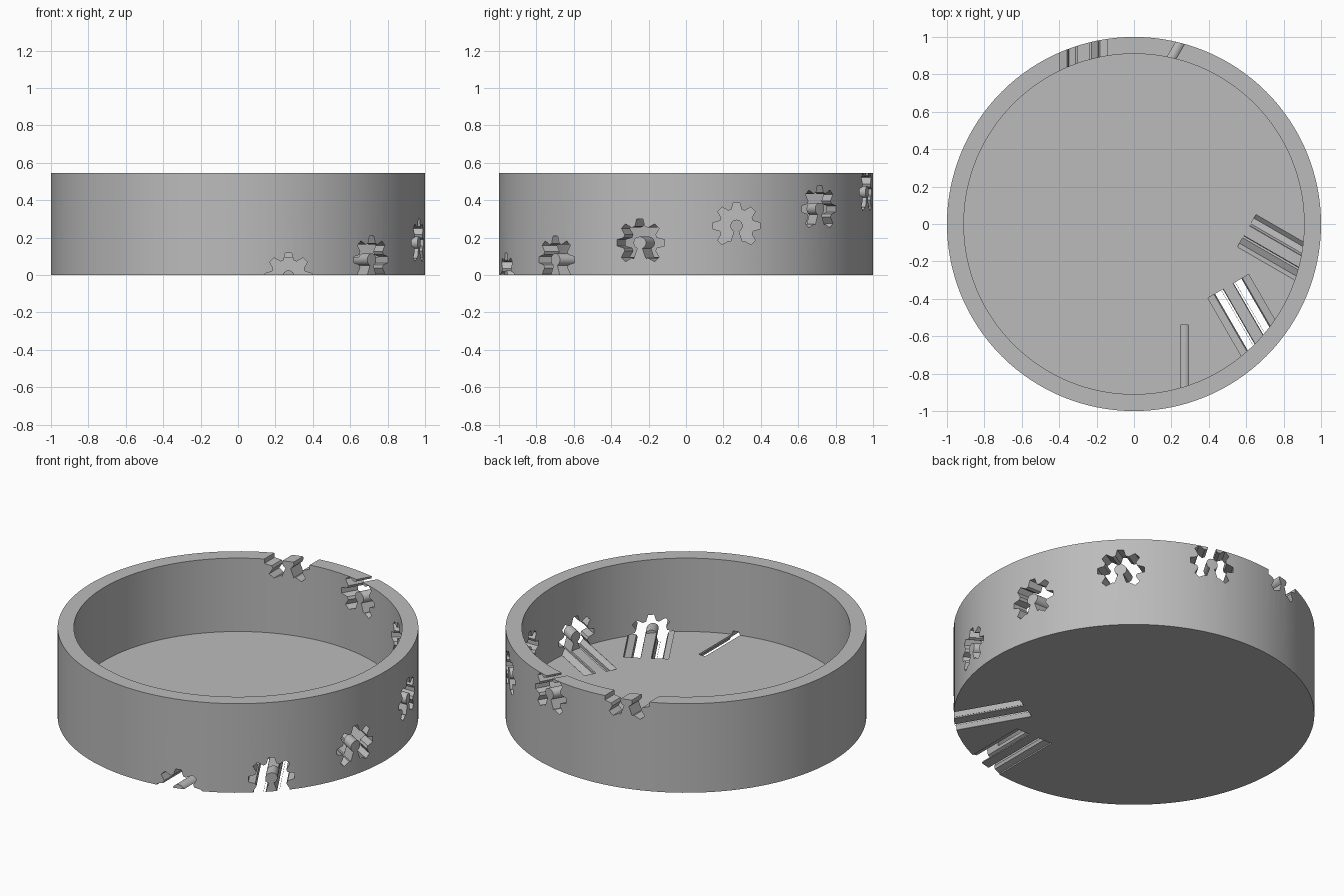
import bpy
import bmesh
from math import radians, cos, sin
from mathutils import Matrix, Vector

cube = bpy.data.objects.get("Cube")
if cube:
    bpy.data.objects.remove(cube)

HEIGHT, FLOOR, INNER = 0.545, 0.096, 0.91
SEGMENTS = 128


def make_object(name, bm):
    bmesh.ops.recalc_face_normals(bm, faces=bm.faces[:])
    mesh = bpy.data.meshes.new(name)
    bm.to_mesh(mesh)
    bm.free()
    obj = bpy.data.objects.new(name, mesh)
    bpy.context.collection.objects.link(obj)
    return obj


def polar(radius, degrees):
    return radius * cos(radians(degrees)), radius * sin(radians(degrees))


# Round dish: rings joined by quads, closed by a base and a floor
bm = bmesh.new()
rings = []
for radius, z in ((1, 0), (1, HEIGHT), (INNER, HEIGHT), (INNER, FLOOR)):
    rings.append([bm.verts.new((*polar(radius, 360 * i / SEGMENTS), z))
                  for i in range(SEGMENTS)])
for low, high in zip(rings, rings[1:]):
    for i in range(SEGMENTS):
        j = (i + 1) % SEGMENTS
        bm.faces.new((low[i], low[j], high[j], high[i]))
bm.faces.new(rings[0])
bm.faces.new(rings[-1])
dish = make_object("round_dish", bm)


# Cog outline: seven teeth around a hub that hangs on a flared stem
def cog_outline():
    points = [polar(0.09, -69)]
    for tooth in range(-45, 226, 45):
        for radius, offset in ((0.092, -17), (0.127, -7.5), (0.127, 7.5), (0.092, 17)):
            points.append(polar(radius, tooth + offset))
    points.append(polar(0.09, 249))
    steps = 20
    points += [polar(0.033, 245 - 310 * i / steps) for i in range(steps + 1)]
    return points


# Cog cutters climb around the wall, one every 30 degrees
bm = bmesh.new()
for k in range(7):
    turn = Matrix.Rotation(radians(30 * k), 3, 'Z')
    centre_z = -0.009 + 0.0905 * k
    verts = [bm.verts.new(turn @ Vector((0.27 + x, -0.54, centre_z + z)))
             for x, z in cog_outline()]
    face = bm.faces.new(verts)
    extruded = bmesh.ops.extrude_face_region(bm, geom=[face], use_keep_orig=True)
    moved = [g for g in extruded["geom"] if isinstance(g, bmesh.types.BMVert)]
    bmesh.ops.translate(bm, verts=moved, vec=turn @ Vector((0, -0.6, 0)))
cutter = make_object("cog_cutter", bm)
cutter.hide_render = True

# Cut the cogs through wall and floor
cut = dish.modifiers.new("cog_cuts", 'BOOLEAN')
cut.operation = 'DIFFERENCE'
cut.solver = 'EXACT'
cut.object = cutter
bpy.context.view_layer.update()
graph = bpy.context.evaluated_depsgraph_get()
result = bpy.data.meshes.new_from_object(dish.evaluated_get(graph))
dish.modifiers.clear()
dish.data = result
bpy.data.objects.remove(cutter)

# Plain grey finish
grey = bpy.data.materials.new("plain_grey")
grey.use_nodes = True
colour = (0.5, 0.5, 0.5, 1)
grey.diffuse_color = colour
grey.node_tree.nodes["Principled BSDF"].inputs["Base Color"].default_value = colour
dish.data.materials.clear()
dish.data.materials.append(grey)

bpy.ops.object.select_all(action='DESELECT')
dish.select_set(True)
bpy.context.view_layer.objects.active = dish
bpy.ops.object.shade_smooth_by_angle(angle=radians(30))
